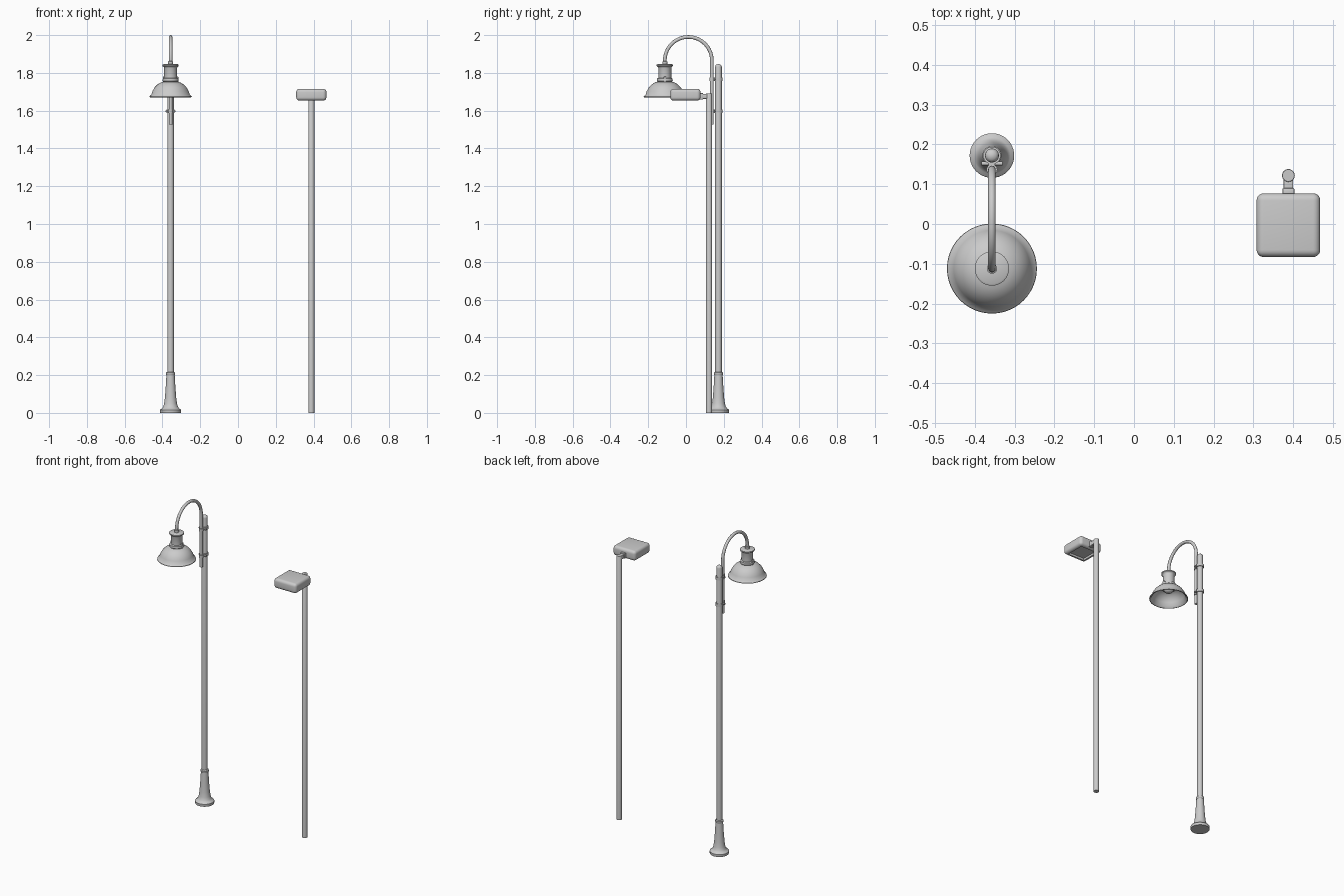
import bpy, bmesh, math
from mathutils import Vector

if "Cube" in bpy.data.objects:
    bpy.data.objects.remove(bpy.data.objects["Cube"])


def finish(name, bm, angle=35):
    bmesh.ops.recalc_face_normals(bm, faces=bm.faces)
    me = bpy.data.meshes.new(name)
    bm.to_mesh(me)
    bm.free()
    ob = bpy.data.objects.new(name, me)
    bpy.context.collection.objects.link(ob)
    bpy.ops.object.select_all(action='DESELECT')
    ob.select_set(True)
    bpy.context.view_layer.objects.active = ob
    bpy.ops.object.shade_smooth_by_angle(angle=math.radians(angle))
    return ob


def lathe(name, profile, x, y, sides=40):
    """Revolve (radius, z) points about a vertical axis."""
    bm = bmesh.new()
    vs = [bm.verts.new((x + r, y, z)) for r, z in profile]
    es = [bm.edges.new(p) for p in zip(vs, vs[1:])]
    bmesh.ops.spin(bm, geom=vs + es, cent=(x, y, 0), axis=(0, 0, 1),
                   angle=2 * math.pi, steps=sides)
    bmesh.ops.remove_doubles(bm, verts=bm.verts, dist=1e-5)
    return finish(name, bm)


def tube(name, path, radius, sides=20):
    """Sweep a capped round tube along a path lying in a plane of constant x."""
    bm = bmesh.new()
    path = [Vector(p) for p in path]
    rings = []
    for i, p in enumerate(path):
        t = (path[min(i + 1, len(path) - 1)] - path[max(i - 1, 0)]).normalized()
        u = Vector((1, 0, 0)) if abs(t.x) < 0.9 else Vector((0, 1, 0))
        v = t.cross(u)
        rings.append([bm.verts.new(p + radius * (math.cos(a) * u + math.sin(a) * v))
                      for a in (2 * math.pi * k / sides for k in range(sides))])
    for a, b in zip(rings, rings[1:]):
        for k in range(sides):
            j = (k + 1) % sides
            bm.faces.new((a[k], a[j], b[j], b[k]))
    bm.faces.new(rings[0])
    bm.faces.new(rings[-1])
    return finish(name, bm)


def box(name, centre, size, bevel=0.0, segs=2):
    bm = bmesh.new()
    bmesh.ops.create_cube(bm, size=1)
    for v in bm.verts:
        v.co = Vector(centre) + Vector(a * b for a, b in zip(v.co, size))
    if bevel:
        bmesh.ops.bevel(bm, geom=bm.edges[:], offset=bevel, segments=segs,
                        profile=0.5, affect='EDGES')
    return finish(name, bm)


# ---- Classic gooseneck lamp ----
X, PY, SY = -0.357, 0.172, -0.112

# Flared base and pole with domed top
lathe("classic_base", [(0, 0), (0.055, 0), (0.056, 0.003), (0.056, 0.016), (0.053, 0.02),
      (0.046, 0.023), (0.039, 0.033), (0.034, 0.05), (0.030, 0.08), (0.026, 0.13),
      (0.022, 0.2), (0.024, 0.203), (0.024, 0.213), (0.018, 0.217)], X, PY)
lathe("classic_pole", [(0.0175, 0.2), (0.0175, 1.832), (0.016, 1.839), (0.01, 1.845),
      (0, 1.847)], X, PY, 32)

# Arched arm
AY, R = 0.137, 0.1245
cy, cz = AY - R, 1.8655
arc = [(X, cy + R * math.cos(a), cz + R * math.sin(a))
       for a in (math.pi * k / 32 for k in range(33))]
tube("classic_arm", [(X, AY, 1.528)] + arc + [(X, SY, 1.83)], 0.0095)

# Clamps joining arm and pole
for i, z in enumerate((1.597, 1.767)):
    h = 0.009
    lathe(f"clamp_pole_band_{i}", [(0.017, z - h), (0.022, z - h), (0.022, z + h),
          (0.017, z + h)], X, PY, 32)
    lathe(f"clamp_arm_band_{i}", [(0.009, z - h), (0.0135, z - h), (0.0135, z + h),
          (0.009, z + h)], X, AY, 24)
    box(f"clamp_web_{i}", (X, 0.151, z), (0.016, 0.02, 2 * h))
    tube(f"clamp_bolt_{i}", [(X - 0.026, 0.152, z), (X + 0.026, 0.152, z)], 0.005, 12)

# Lamp neck
lathe("lamp_neck", [(0, 1.846), (0.038, 1.846), (0.043, 1.843), (0.043, 1.836),
      (0.036, 1.831), (0.034, 1.826), (0.034, 1.774), (0.041, 1.77), (0.042, 1.757),
      (0.038, 1.752), (0.038, 1.735), (0, 1.735)], X, SY)
lathe("arm_collar", [(0.009, 1.862), (0.013, 1.86), (0.013, 1.845)], X, SY, 24)
for s in (-1, 1):
    box("neck_rib", (X + s * 0.036, SY, 1.765), (0.01, 0.012, 0.03), 0.002)

# Hollow shade with rolled rim, and bulb
lathe("lamp_shade", [(0.034, 1.754), (0.050, 1.750), (0.068, 1.740), (0.084, 1.724),
      (0.096, 1.703), (0.102, 1.684), (0.112, 1.676), (0.113, 1.672), (0.109, 1.671),
      (0.098, 1.681), (0.092, 1.702), (0.080, 1.721), (0.065, 1.736), (0.048, 1.745),
      (0.034, 1.748)], X, SY, 48)
lathe("lamp_bulb", [(0, 1.712), (0.014, 1.714), (0.025, 1.722), (0.03, 1.736),
      (0.03, 1.748)], X, SY, 32)

# ---- Modern box lamp ----
MX, MY = 0.388, 0.122
lathe("modern_pole", [(0, 0), (0.016, 0), (0.016, 1.689), (0.015, 1.691), (0, 1.691)],
      MX, MY, 32)
box("modern_arm", (MX, 0.09, 1.676), (0.024, 0.06, 0.026), 0.003)
box("modern_arm_joint", (MX, 0.08, 1.676), (0.03, 0.02, 0.034), 0.003)

# Rounded head with recessed light panel underneath
bm = bmesh.new()
bmesh.ops.create_cube(bm, size=1)
for v in bm.verts:
    v.co = Vector((MX + v.co.x * 0.16, -0.003 + v.co.y * 0.16, 1.6845 + v.co.z * 0.063))
bmesh.ops.bevel(bm, geom=[e for e in bm.edges], offset=0.018, segments=5,
                profile=0.5, affect='EDGES')
bm.normal_update()
under = [min(bm.faces, key=lambda f: f.calc_center_median().z)]
bmesh.ops.inset_region(bm, faces=under, thickness=0.006)
bmesh.ops.inset_region(bm, faces=under, thickness=0.002, depth=-0.012)
finish("modern_head", bm)
